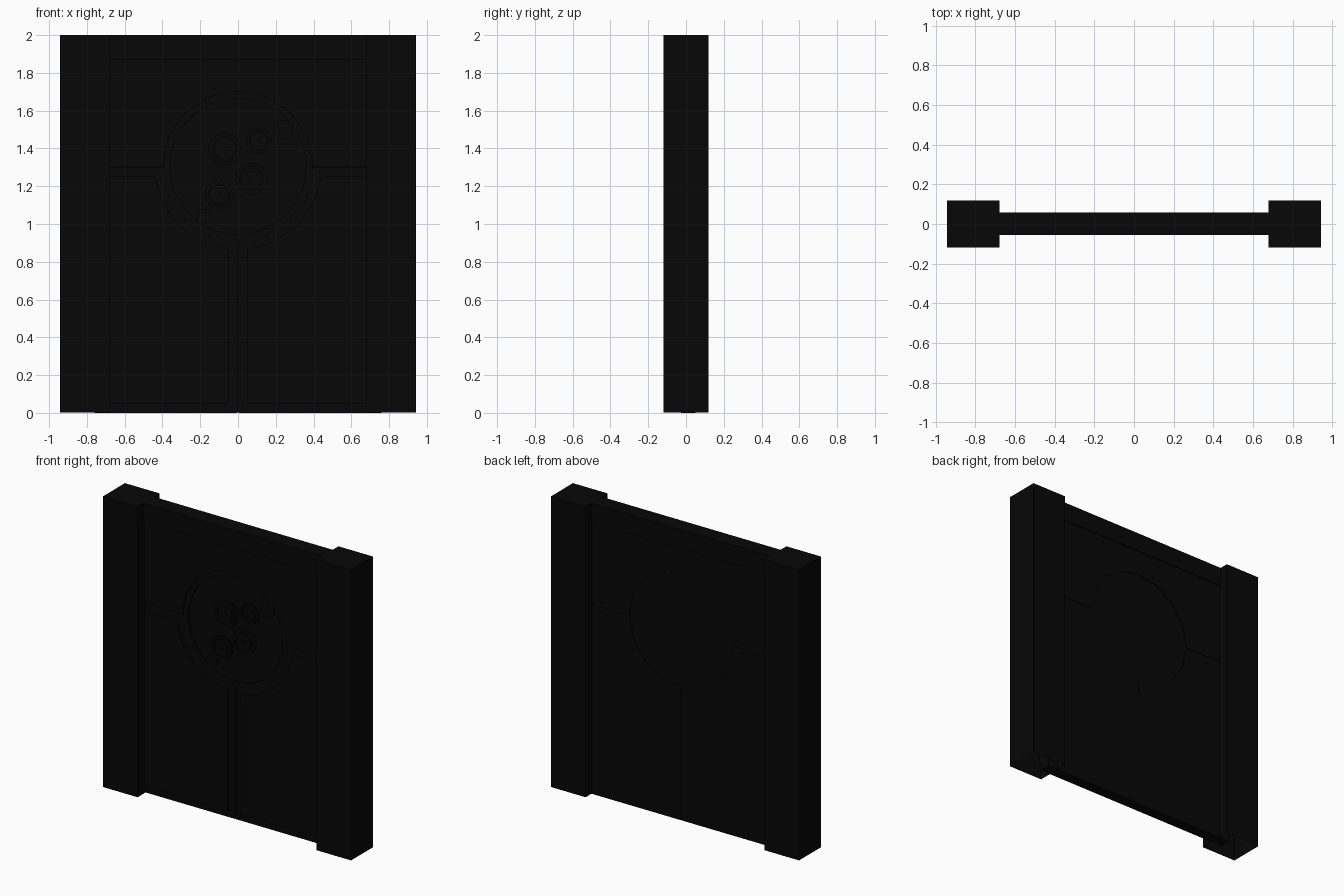
import bpy, bmesh
from math import sin, cos, pi, radians

cube = bpy.data.objects.get("Cube")
if cube:
    bpy.data.objects.remove(cube, do_unlink=True)

black = bpy.data.materials.new("near_black_metal")
black.use_nodes = True
colour = (0.002, 0.002, 0.002, 1)
black.diffuse_color = colour
black.node_tree.nodes["Principled BSDF"].inputs["Base Color"].default_value = colour

HUB_Z = 1.305
END = 0.76  # the door runs a little way into the pillars


def finish(name, bm):
    bmesh.ops.recalc_face_normals(bm, faces=bm.faces)
    mesh = bpy.data.meshes.new(name)
    bm.to_mesh(mesh)
    bm.free()
    mesh.materials.append(black)
    obj = bpy.data.objects.new(name, mesh)
    bpy.context.collection.objects.link(obj)


def prism(name, outline, front, back, open_bottom=False):
    """Extrude an outline in x and z from front to back along y."""
    bm = bmesh.new()
    face = bm.faces.new([bm.verts.new((x, front, z)) for x, z in outline])
    made = bmesh.ops.extrude_face_region(bm, geom=[face])["geom"]
    moved = [v for v in made if isinstance(v, bmesh.types.BMVert)]
    bmesh.ops.translate(bm, verts=moved, vec=(0, back - front, 0))
    if open_bottom:
        low = min(z for x, z in outline)
        floor = [f for f in bm.faces if all(v.co.z < low + 0.001 for v in f.verts)]
        bmesh.ops.delete(bm, geom=floor, context="FACES")
    finish(name, bm)


def box(name, x0, x1, z0, z1, front, back, open_bottom=False):
    prism(name, [(x0, z0), (x1, z0), (x1, z1), (x0, z1)], front, back, open_bottom)


def arc(radius, start, end, steps, cx=0, cz=HUB_Z):
    angles = [radians(start + (end - start) * i / steps) for i in range(steps + 1)]
    return [(cx + radius * cos(a), cz + radius * sin(a)) for a in angles]


def disc(name, radius, sides, front, back, cx=0, cz=HUB_Z):
    prism(name, arc(radius, 0, 360, sides, cx, cz)[:-1], front, back)


def ring(name, outer, inner, sides, front, back, cx=0, cz=HUB_Z):
    """A flat ring with square edges."""
    bm = bmesh.new()
    loops = []
    for r, y in ((outer, front), (outer, back), (inner, back), (inner, front)):
        loops.append([bm.verts.new((x, y, z)) for x, z in arc(r, 0, 360, sides, cx, cz)[:-1]])
    for i in range(4):
        a, b = loops[i], loops[(i + 1) % 4]
        for j in range(sides):
            k = (j + 1) % sides
            bm.faces.new((a[j], a[k], b[k], b[j]))
    finish(name, bm)


def gear(name, cx, cz, radius, teeth=18):
    """A toothed wheel with a raised collar and a centre pin."""
    outline = []
    for i in range(teeth * 4):
        a = 2 * pi * i / (teeth * 4)
        r = radius if i % 4 < 2 else radius * 0.9
        outline.append((cx + r * cos(a), cz + r * sin(a)))
    prism(name, outline, -0.034, -0.015)
    ring(name + "_collar", radius * 0.75, radius * 0.62, 24, -0.048, -0.03, cx, cz)
    disc(name + "_pin", radius * 0.15, 12, -0.048, -0.03, cx, cz)


# Lintel and solid core behind the seams
box("door_core", -END, END, 0.004, 1.9, -0.012, 0.045)
box("lintel", -END, END, 1.87, 2.0, -0.056, 0.057)

# Upper leaf, arched over the hub
upper = [(END, 1.305), (END, 1.87), (-END, 1.87), (-END, 1.305)]
prism("upper_leaf", upper + arc(0.398, 180, 0, 8), -0.042, 0.05)

# Hollow pillars, lower leaves and their raised panels on both sides
for side, s in (("left", 1), ("right", -1)):
    box(side + "_pillar", s * 0.68, s * 0.943, 0.003, 2, -0.119, 0.119, open_bottom=True)
    leaf = [(0.002, 0), (END, 0), (END, 1.302)]
    leaf += arc(0.398, -0.5, -89.7, 4)
    prism(side + "_lower_leaf", [(s * x, z) for x, z in leaf], -0.027, 0.05)
    panel = [(0.05, 0.05), (END, 0.05), (END, 1.25)]
    panel += arc(0.443, -7, -83.5, 4)
    prism(side + "_lower_panel", [(s * x, z) for x, z in panel], -0.042, -0.02)

# Round lock hub
disc("hub_plate", 0.396, 16, -0.016, 0.047)
ring("hub_rim", 0.396, 0.36, 32, -0.028, -0.013)

# Lock gears and small flat wheels
gears = [(-0.07, 1.395, 0.09), (0.11, 1.44, 0.07), (0.07, 1.24, 0.087), (-0.10, 1.155, 0.078)]
for number, (x, z, r) in enumerate(gears, 1):
    gear("lock_gear_%d" % number, x, z, r)
for number, (x, z, r) in enumerate([(0.24, 1.5, 0.05), (-0.18, 1.04, 0.04)], 1):
    disc("small_wheel_%d" % number, r, 20, -0.027, -0.015, x, z)
